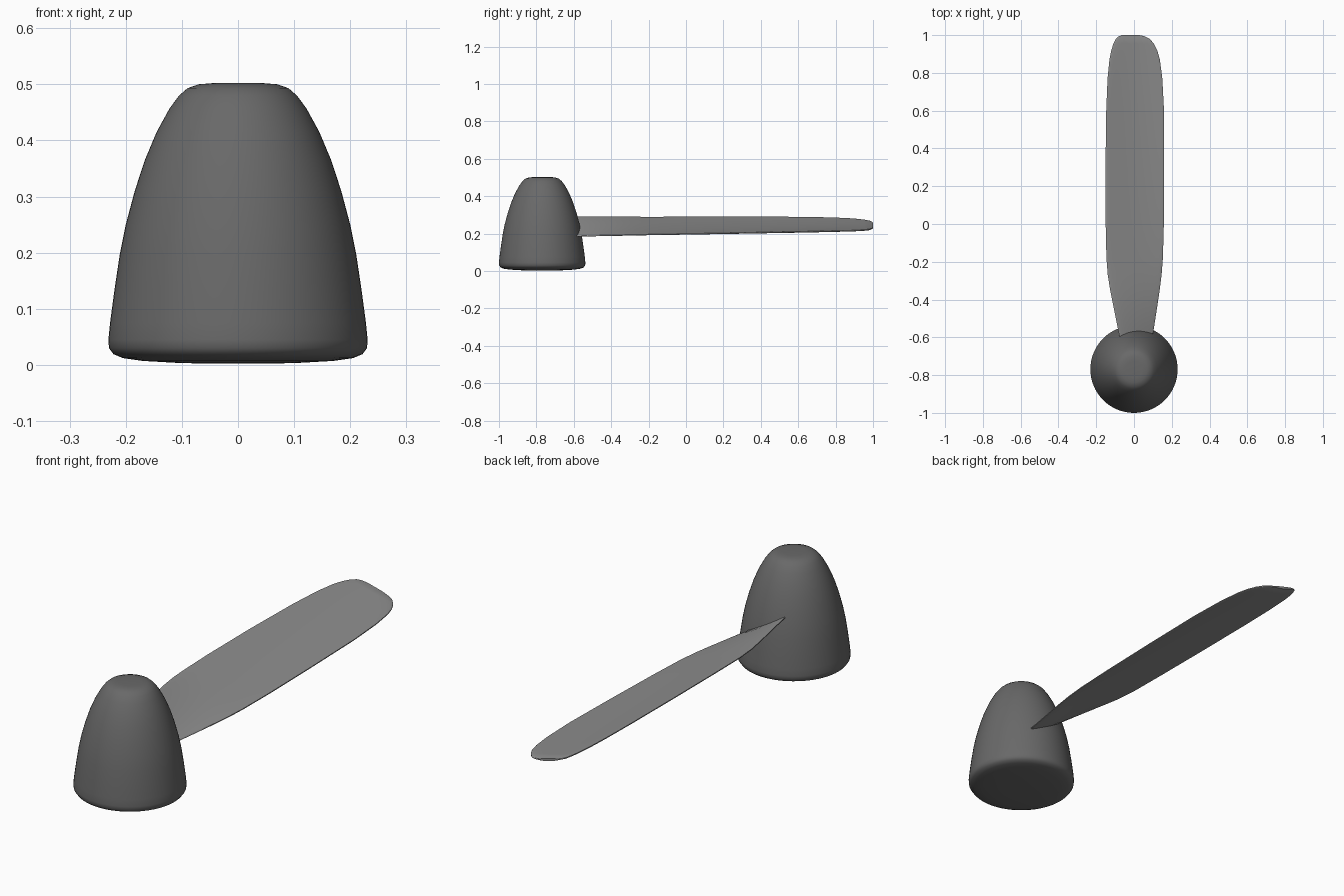
import bpy, bmesh, math

if "Cube" in bpy.data.objects:
    bpy.data.objects.remove(bpy.data.objects["Cube"])


def material(name, v):
    m = bpy.data.materials.new(name)
    m.diffuse_color = (v, v, v, 1)
    m.use_nodes = True
    m.node_tree.nodes["Principled BSDF"].inputs["Base Color"].default_value = m.diffuse_color
    return m


def finish(name, bm, mat):
    bmesh.ops.recalc_face_normals(bm, faces=bm.faces[:])
    me = bpy.data.meshes.new(name)
    bm.to_mesh(me)
    bm.free()
    ob = bpy.data.objects.new(name, me)
    bpy.context.collection.objects.link(ob)
    me.materials.append(mat)
    bpy.ops.object.select_all(action='DESELECT')
    ob.select_set(True)
    bpy.context.view_layer.objects.active = ob
    bpy.ops.object.shade_smooth_by_angle(angle=math.radians(50))
    return ob


dark = material("dark grey", 0.14)
light = material("light grey", 0.27)

# Hub: turned bullet shape with rounded base and flat nose
profile = [(0.0, 0.002), (0.10, 0.003), (0.17, 0.007), (0.205, 0.012), (0.222, 0.019),
           (0.23, 0.03), (0.231, 0.045), (0.228, 0.075), (0.220, 0.135), (0.211, 0.195),
           (0.200, 0.25), (0.184, 0.31), (0.166, 0.365), (0.145, 0.415), (0.122, 0.457),
           (0.105, 0.48), (0.09, 0.493), (0.07, 0.5), (0.045, 0.502), (0.0, 0.502)]
bm = bmesh.new()
vs = [bm.verts.new((r, -0.769, z)) for r, z in profile]
es = [bm.edges.new(p) for p in zip(vs, vs[1:])]
bmesh.ops.spin(bm, geom=vs + es, cent=(0, -0.769, 0), axis=(0, 0, 1),
               angle=2 * math.pi, steps=64, use_duplicate=False)
bmesh.ops.remove_doubles(bm, verts=bm.verts[:], dist=1e-4)
finish("hub", bm, dark)

# Blade outline: y, high edge x, low edge x
outline = [(-0.65, -0.066, 0.088), (-0.58, -0.08, 0.101), (-0.45, -0.106, 0.121),
           (-0.35, -0.126, 0.136), (-0.27, -0.139, 0.146), (-0.18, -0.146, 0.153),
           (0.0, -0.15, 0.158), (0.3, -0.151, 0.16), (0.6, -0.147, 0.159),
           (0.77, -0.140, 0.150), (0.87, -0.130, 0.137), (0.92, -0.120, 0.123),
           (0.955, -0.109, 0.105), (0.98, -0.096, 0.083), (0.993, -0.082, 0.059),
           (1.0, -0.063, 0.03)]
COLS = 18


def mid_height(x, y):
    # cupped, twisted surface: steep at the root, flatter to the tip
    f = (y + 0.6) / 1.6
    xl = max(-0.151, -0.08 - 0.2 * (y + 0.58))
    xr = min(0.16, 0.101 + 0.16 * (y + 0.58))
    low = 0.186 + 0.031 * f
    s = min(1.0, max(0.0, (xr - x) / (xr - xl)))
    return low + (0.289 - low) * s ** (1.15 + 0.75 * min(1, max(0, f)))


bm = bmesh.new()
rings = []
for i, (y, a, b) in enumerate(outline):
    top, bottom = [], []
    for j in range(COLS + 1):
        u = 0.5 - 0.5 * math.cos(math.pi * j / COLS)
        x = a + (b - a) * u
        t = 0.002 + 0.007 * math.sqrt(max(0, 4 * u * (1 - u))) * (0.5 if y > 0.99 else 1)
        z = mid_height(x, y)
        top.append(bm.verts.new((x, y, z + t)))
        bottom.append(bm.verts.new((x, y, z - t)))
    rings.append(top + bottom[::-1])
n = len(rings[0])
for r, q in zip(rings, rings[1:]):
    for k in range(n):
        bm.faces.new((r[k], r[(k + 1) % n], q[(k + 1) % n], q[k]))
for r in (rings[0], rings[-1]):
    for k in range(COLS):
        bm.faces.new((r[k], r[k + 1], r[n - 2 - k], r[n - 1 - k]))
finish("blade", bm, light)
